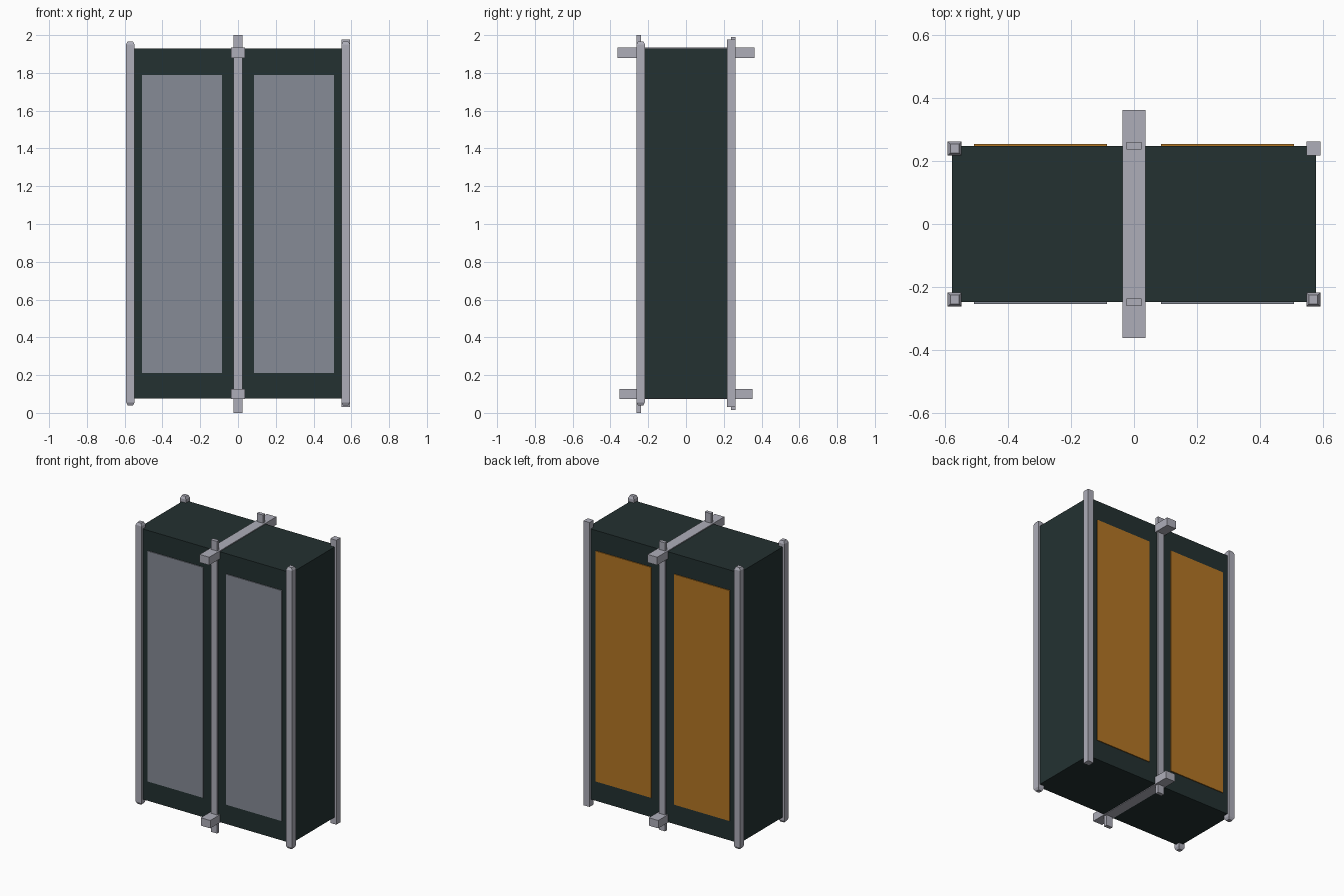
import bpy
import bmesh

old = bpy.data.objects.get("Cube")
if old:
    bpy.data.objects.remove(old, do_unlink=True)


def material(name, rgb):
    """Flat material from 0-255 display values, stored as linear."""
    lin = [((c / 255 + 0.055) / 1.055) ** 2.4 for c in rgb]
    mat = bpy.data.materials.new(name)
    mat.use_nodes = True
    mat.diffuse_color = (*lin, 1)
    bsdf = mat.node_tree.nodes["Principled BSDF"]
    bsdf.inputs["Base Color"].default_value = (*lin, 1)
    bsdf.inputs["Roughness"].default_value = 0.7
    return mat


dark = material("dark_green_casing", (35, 49, 49))
metal = material("pale_metal", (174, 174, 185))
grey = material("blue_grey_panel", (134, 139, 150))
orange = material("orange_panel", (180, 118, 36))


def column(name, x, y, rings, mat):
    """Four-sided column; each ring is (z, half width in x, half width in y)."""
    bm = bmesh.new()
    loops = []
    for z, hx, hy in rings:
        corners = ((-hx, -hy), (hx, -hy), (hx, hy), (-hx, hy))
        loops.append([bm.verts.new((x + a, y + b, z)) for a, b in corners])
    for low, high in zip(loops, loops[1:]):
        for i in range(4):
            j = (i + 1) % 4
            bm.faces.new((low[i], low[j], high[j], high[i]))
    bm.faces.new(loops[0][::-1])
    bm.faces.new(loops[-1])
    mesh = bpy.data.meshes.new(name)
    bm.to_mesh(mesh)
    bm.free()
    mesh.materials.append(mat)
    obj = bpy.data.objects.new(name, mesh)
    bpy.context.scene.collection.objects.link(obj)
    return obj


def box(name, x, y, hx, hy, z0, z1, mat):
    return column(name, x, y, [(z0, hx, hy), (z1, hx, hy)], mat)


# Casing
box("casing", 0, 0, 0.579, 0.248, 0.077, 1.928, dark)

# Face panels: grey in front, orange at the back
for side, sx in (("right", -1), ("left", 1)):
    box(f"front_panel_{side}", sx * 0.297, -0.25, 0.211, 0.004, 0.212, 1.79, grey)
    box(f"back_panel_{side}", sx * 0.297, 0.25, 0.211, 0.004, 0.212, 1.79, orange)

# Corner posts: tapered tips, except the square-ended back left one
wide, tip = 0.0225, 0.014
for side, sx in (("right", -1), ("left", 1)):
    for end, sy in (("front", -1), ("back", 1)):
        if sx > 0 and sy > 0:
            rings = [(0.03, wide, wide), (1.977, wide, wide)]
        else:
            rings = [(0.04, tip, tip), (0.056, wide, wide),
                     (1.95, wide, wide), (1.967, tip, tip)]
        column(f"{end}_{side}_post", sx * 0.57, sy * 0.24, rings, metal)

# Centre rails
box("front_centre_rail", 0, -0.249, 0.0235, 0.012, 0, 2, metal)
box("back_centre_rail", 0, 0.249, 0.0235, 0.012, 0.015, 1.99, metal)

# Cross beams passing through the top and bottom
box("top_beam", 0, 0, 0.036, 0.363, 1.879, 1.934, metal)
box("bottom_beam", 0, 0, 0.036, 0.351, 0.073, 0.127, metal)
